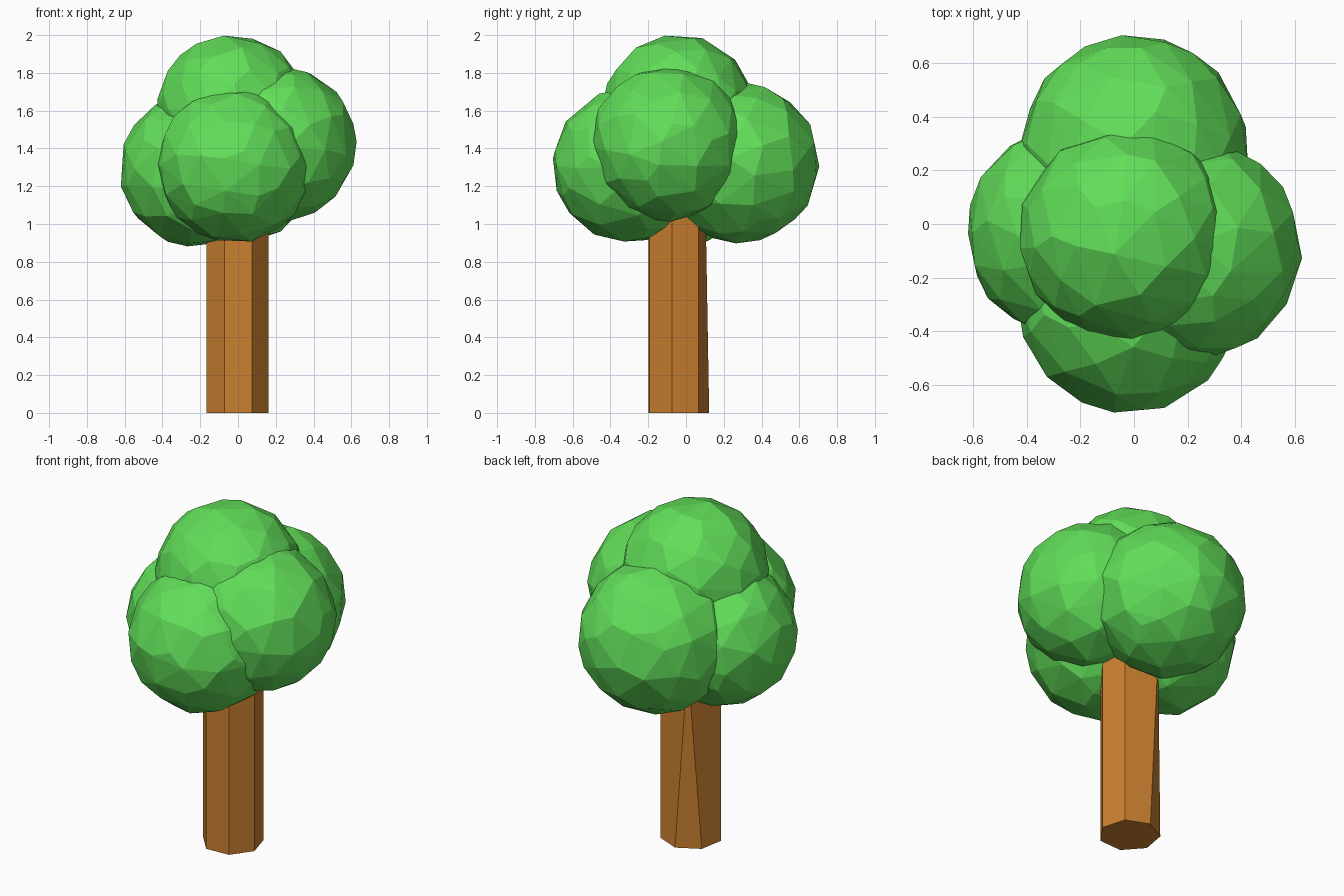
import bpy, bmesh, math
from mathutils import Vector

if "Cube" in bpy.data.objects:
    bpy.data.objects.remove(bpy.data.objects["Cube"])


def material(name, color):
    m = bpy.data.materials.new(name)
    m.diffuse_color = (*color, 1)
    m.use_nodes = True
    m.node_tree.nodes["Principled BSDF"].inputs["Base Color"].default_value = m.diffuse_color
    return m


leaf = material("leaf_green", (0.12, 0.73, 0.10))
bark = material("bark_brown", (0.60, 0.22, 0.03))

# Trunk: seven-sided prism, with two rear corners pinched together at the top
SIDES, RADIUS, HEIGHT = 7, 0.168, 1.1
centre = Vector((-0.005, -0.045, 0))


def corner(deg, z):
    a = math.radians(deg)
    return centre + Vector((RADIUS * math.cos(a), RADIUS * math.sin(a), z))


bm = bmesh.new()
angles = [-10 + i * 360 / SIDES for i in range(SIDES)]
low = [bm.verts.new(corner(a, 0)) for a in angles]
high = [bm.verts.new(corner(a, HEIGHT)) for a in angles]
bm.faces.new(low[::-1])
bm.faces.new(high)
for i in range(SIDES):
    j = (i + 1) % SIDES
    bm.faces.new((low[i], low[j], high[j], high[i]))
bmesh.ops.pointmerge(bm, verts=high[2:4], merge_co=corner(118, HEIGHT))
bmesh.ops.recalc_face_normals(bm, faces=bm.faces)
mesh = bpy.data.meshes.new("trunk")
bm.to_mesh(mesh)
bm.free()
mesh.materials.append(bark)
bpy.context.collection.objects.link(bpy.data.objects.new("trunk", mesh))

# Foliage: five overlapping faceted balls (centre, radius, turn)
balls = {
    "foliage_top": ((-0.03, -0.04, 1.60), 0.40, 0.3),
    "foliage_front": ((-0.02, -0.295, 1.31), 0.41, 1.1),
    "foliage_back": ((0.0, 0.28, 1.325), 0.425, 2.0),
    "foliage_left": ((-0.22, -0.03, 1.285), 0.405, 2.7),
    "foliage_right": ((0.215, -0.095, 1.425), 0.41, 3.9),
}
for name, (pos, radius, turn) in balls.items():
    bpy.ops.mesh.primitive_ico_sphere_add(
        subdivisions=3, radius=radius, location=pos, rotation=(turn, turn * 0.7, turn * 1.3))
    ball = bpy.context.object
    ball.name = name
    ball.data.materials.append(leaf)
    # Thin the facets out to an irregular low-poly pattern
    ball.modifiers.new("facets", "DECIMATE").ratio = 0.5
